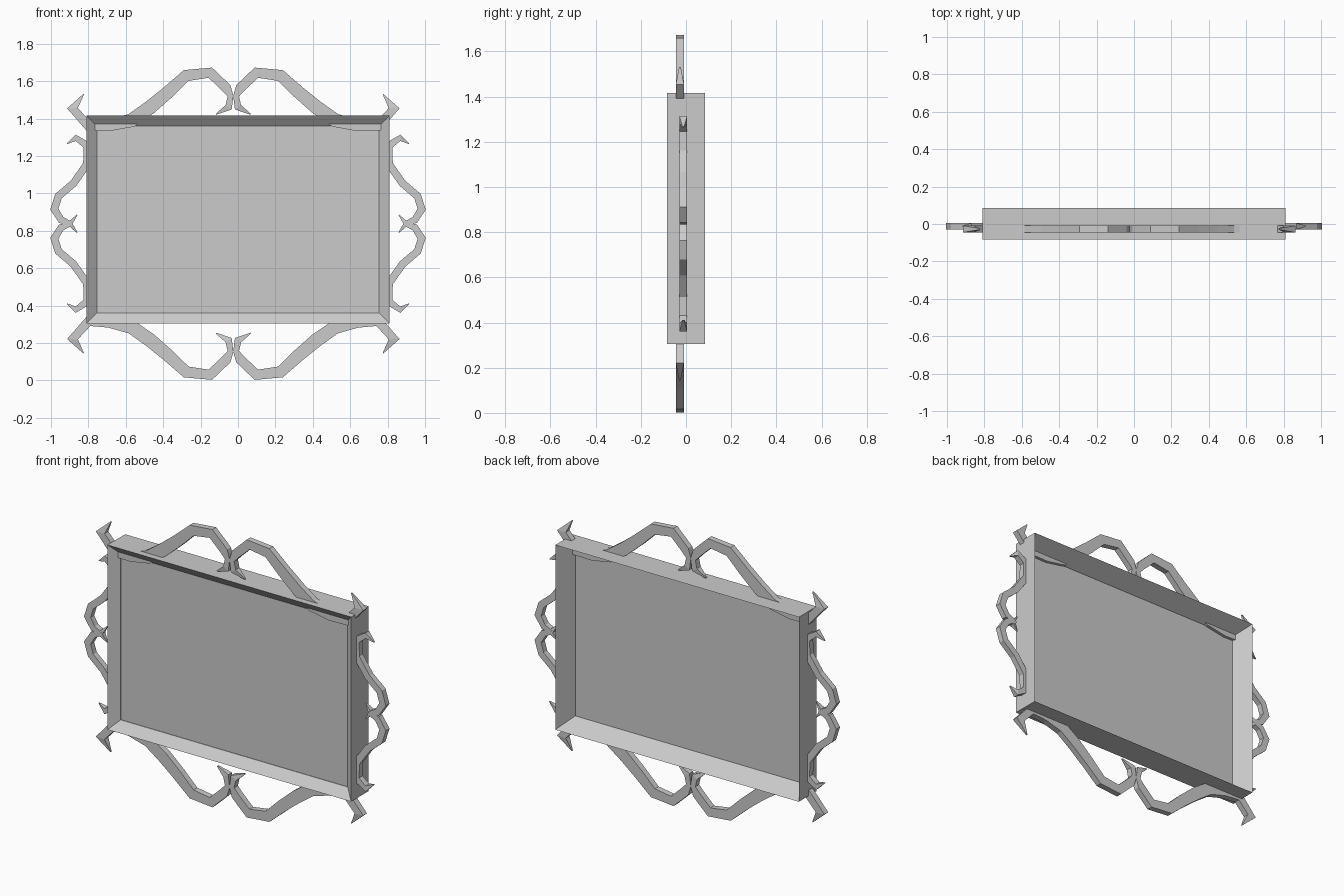
import bpy
import bmesh
from mathutils import Vector

cube = bpy.data.objects.get("Cube")
if cube:
    bpy.data.objects.remove(cube, do_unlink=True)

grey = bpy.data.materials.new("plain_grey")
grey.use_nodes = True
grey.diffuse_color = (0.6, 0.6, 0.6, 1)
grey.node_tree.nodes["Principled BSDF"].inputs["Base Color"].default_value = (0.6, 0.6, 0.6, 1)


def add_object(name, bm):
    bmesh.ops.recalc_face_normals(bm, faces=bm.faces)
    mesh = bpy.data.meshes.new(name)
    bm.to_mesh(mesh)
    bm.free()
    mesh.materials.append(grey)
    obj = bpy.data.objects.new(name, mesh)
    bpy.context.collection.objects.link(obj)
    return obj


def bridge(bm, a, b):
    for i in range(4):
        j = (i + 1) % 4
        bm.faces.new((a[i], a[j], b[j], b[i]))


# Rails: a rectangular ring whose faces slope in to a narrow inner edge
MID_Z = 0.86
HALF_X, HALF_Z, BEVEL = 0.81, 0.555, 0.055
bm = bmesh.new()
loops = []
for inset, y in ((0, -0.083), (0, 0.085), (BEVEL, -0.024), (BEVEL, -0.036)):
    w, h = HALF_X - inset, HALF_Z - inset
    loops.append([bm.verts.new((sx * w, y, MID_Z + sz * h))
                  for sx, sz in ((-1, -1), (1, -1), (1, 1), (-1, 1))])
for a, b in zip(loops, loops[1:] + loops[:1]):
    bridge(bm, a, b)
add_object("frame_rails", bm)

# Flat panel held between the inner edges
bm = bmesh.new()
bmesh.ops.create_cube(bm, size=1)
for v in bm.verts:
    v.co = (v.co.x * 1.52, v.co.y * 0.006 - 0.03, v.co.z * 1.01 + MID_Z)
add_object("panel", bm)


def ribbon(name, path, y, depth, flip_x, flip_z, centre_x):
    """Rectangular bar along (x, z, half width) points, thinning to its tips."""
    mid_z = 0.8375
    pts = [Vector((p[0], p[1])) for p in path]
    bm = bmesh.new()
    rings = []
    for i, (p, data) in enumerate(zip(pts, path)):
        before = (p - pts[i - 1]).normalized() if i else None
        after = (pts[i + 1] - p).normalized() if i < len(pts) - 1 else None
        before, after = before or after, after or before
        along = (before + after).normalized()
        side = Vector((-along.y, along.x))
        half = data[2] / max(0.6, along.dot(after))
        tip = i in (0, len(pts) - 1)
        d = depth * (0.1 if tip else 0.5)
        ring = []
        for s, t in ((-1, -1), (1, -1), (1, 1), (-1, 1)):
            q = p + side * half * s
            x = 2 * centre_x - q.x if flip_x else q.x
            z = 2 * mid_z - q.y if flip_z else q.y
            ring.append(bm.verts.new((x, y + t * d, z)))
        rings.append(ring)
    for a, b in zip(rings, rings[1:]):
        bridge(bm, a, b)
    bm.faces.new(rings[0])
    bm.faces.new(rings[-1])
    add_object(name, bm)


# Long scroll: corner hook, sweep along the rail, hump, central prong
long_scroll = [
    (-0.825, 0.145, 0.002), (-0.885, 0.22, 0.022), (-0.80, 0.315, 0.024),
    (-0.69, 0.312, 0.03), (-0.57, 0.285, 0.036), (-0.47, 0.215, 0.037),
    (-0.375, 0.135, 0.034), (-0.277, 0.045, 0.03), (-0.148, 0.03, 0.026),
    (-0.062, 0.112, 0.026), (-0.04, 0.155, 0.015), (-0.05, 0.215, 0.018),
    (-0.117, 0.252, 0.003)]

# Short scroll: end hook, arm beside the rail, hump, central prong
short_scroll = [
    (-0.915, 0.41, 0.002), (-0.868, 0.378, 0.014), (-0.805, 0.42, 0.02),
    (-0.808, 0.52, 0.02), (-0.88, 0.622, 0.02), (-0.96, 0.69, 0.02),
    (-0.982, 0.76, 0.02), (-0.945, 0.818, 0.018), (-0.895, 0.835, 0.012),
    (-0.86, 0.79, 0.002)]

for flip_z, level in ((False, "lower"), (True, "upper")):
    for flip_x, hand in ((False, "right"), (True, "left")):
        ribbon(f"long_scroll_{level}_{hand}", long_scroll, -0.027, 0.036,
               flip_x, flip_z, -0.025)
        ribbon(f"side_scroll_{level}_{hand}", short_scroll, -0.012, 0.034,
               flip_x, flip_z, 0)
